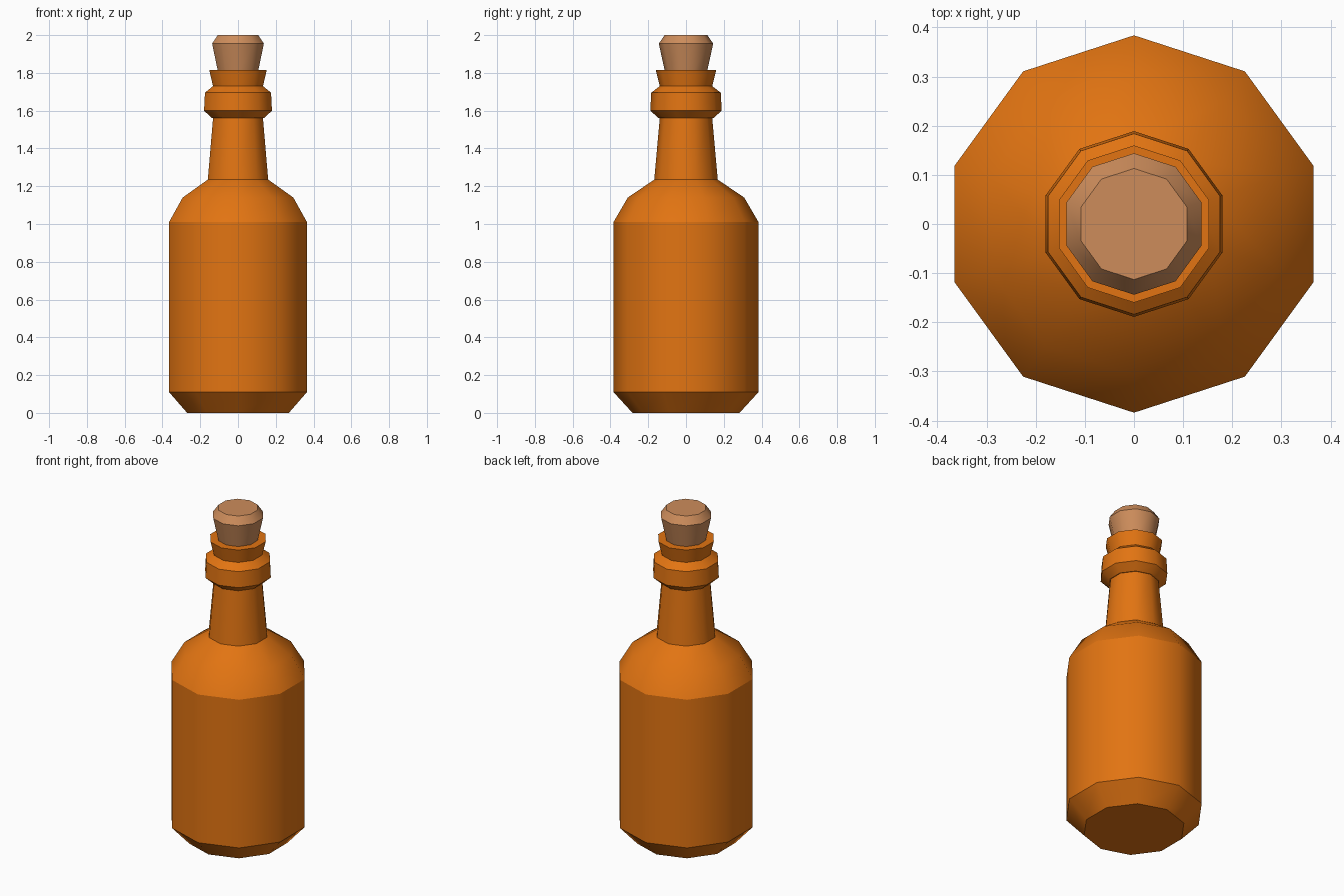
import bpy, bmesh, math

if "Cube" in bpy.data.objects:
    bpy.data.objects.remove(bpy.data.objects["Cube"])

SIDES = 10


def material(name, rgb):
    m = bpy.data.materials.new(name)
    m.diffuse_color = (*rgb, 1.0)
    m.use_nodes = True
    m.node_tree.nodes["Principled BSDF"].inputs["Base Color"].default_value = m.diffuse_color
    return m


def lathe(name, profile, mat, soft=()):
    """Spin (radius, z) points into a capped ten-sided solid; rings in soft stay smooth."""
    bm = bmesh.new()
    rings = []
    for r, z in profile:
        angles = [math.pi / 2 + 2 * math.pi * i / SIDES for i in range(SIDES)]
        rings.append([bm.verts.new((r * math.cos(a), r * math.sin(a), z)) for a in angles])
    for low, high in zip(rings, rings[1:]):
        for i in range(SIDES):
            j = (i + 1) % SIDES
            bm.faces.new((low[i], low[j], high[j], high[i])).smooth = True
    bm.faces.new(rings[0][::-1])
    bm.faces.new(rings[-1])
    # Crisp edges around each ring, smooth shading around the body
    for k, ring in enumerate(rings):
        if k not in soft:
            for i in range(SIDES):
                bm.edges.get((ring[i], ring[(i + 1) % SIDES])).smooth = False
    mesh = bpy.data.meshes.new(name)
    bm.to_mesh(mesh)
    bm.free()
    mesh.materials.append(mat)
    obj = bpy.data.objects.new(name, mesh)
    bpy.context.collection.objects.link(obj)
    return obj


glass = material("amber_glass", (0.76, 0.175, 0.006))
cork = material("cork", (0.61, 0.265, 0.105))

# Bottle: base bevel, body, shoulder, neck, collar and flared lip
lathe("bottle", [
    (0.283, 0.0), (0.384, 0.11), (0.384, 1.01), (0.308, 1.14), (0.168, 1.235),
    (0.139, 1.56), (0.146, 1.561), (0.189, 1.60), (0.184, 1.695), (0.139, 1.73),
    (0.160, 1.815)], glass, soft=(3,))

# Stopper: tapered plug with a bevelled top, sunk slightly into the lip
lathe("stopper", [(0.110, 1.80), (0.144, 1.955), (0.113, 2.0)], cork)
